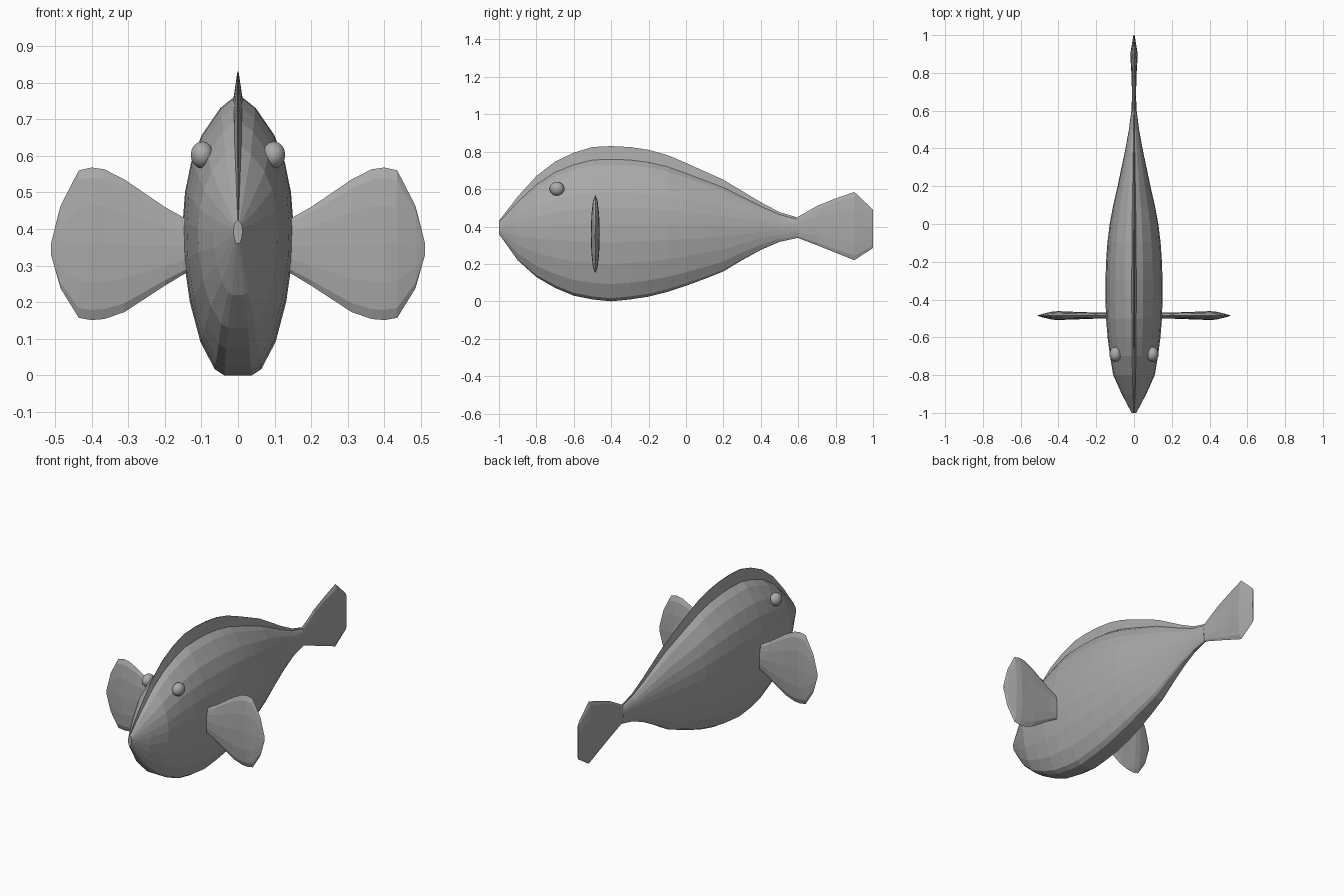
import bpy, bmesh, math
from mathutils import Vector

if "Cube" in bpy.data.objects:
    bpy.data.objects.remove(bpy.data.objects["Cube"])

grey = bpy.data.materials.new("plain_grey")
grey.diffuse_color = (0.4, 0.4, 0.4, 1)
grey.use_nodes = True
grey.node_tree.nodes["Principled BSDF"].inputs["Base Color"].default_value = grey.diffuse_color


def finish(bm, name):
    bmesh.ops.remove_doubles(bm, verts=bm.verts, dist=1e-5)
    bmesh.ops.recalc_face_normals(bm, faces=bm.faces)
    me = bpy.data.meshes.new(name)
    bm.to_mesh(me)
    bm.free()
    me.materials.append(grey)
    ob = bpy.data.objects.new(name, me)
    bpy.context.collection.objects.link(ob)
    return ob


def loft(name, rings):
    bm = bmesh.new()
    vs = [[bm.verts.new(p) for p in r] for r in rings]
    n = len(rings[0])
    for a, b in zip(vs, vs[1:]):
        for i in range(n):
            j = (i + 1) % n
            bm.faces.new((a[i], a[j], b[j], b[i]))
    bm.faces.new(vs[0])
    bm.faces.new(vs[-1])
    return finish(bm, name)


# Body: stations (y, bottom, top, half width) with a ridged cross-section
stations = [
    (-1.0, .36, .43, .012), (-.9, .22, .56, .065), (-.8, .13, .67, .11),
    (-.7, .072, .747, .127), (-.6, .03, .795, .14), (-.5, .01, .825, .148),
    (-.4, 0, .83, .151), (-.3, .01, .825, .151), (-.2, .025, .81, .148),
    (-.1, .05, .782, .141), (0, .083, .74, .129), (.1, .12, .695, .11),
    (.2, .16, .65, .087), (.3, .22, .59, .066), (.4, .275, .53, .045),
    (.5, .318, .477, .027), (.6, .34, .447, .014)]
# right half of the section: (width factor, height factor), bottom to top
half = [(.25, 0), (.42, .02), (.68, .11), (.87, .24), (.98, .38), (1, .5),
        (.96, .6), (.85, .7), (.66, .79), (.32, .88), (.08, .915), (.01, 1)]
section = half + [(-w, h) for w, h in reversed(half)]
loft("body", [[(w * hw, y, lo + (hi - lo) * h) for w, h in section]
              for y, lo, hi, hw in stations])


def oval(n=12):
    return [(math.cos(2 * math.pi * i / n), math.sin(2 * math.pi * i / n)) for i in range(n)]


# Tail fin: flattened ovals along y
tail = [(.59, .342, .447, .013), (.7, .30, .51, .011), (.8, .26, .55, .014),
        (.9, .22, .585, .02), (1.0, .285, .49, .003)]
loft("tail_fin", [[(c * t, y, (lo + hi) / 2 + s * (hi - lo) / 2) for c, s in oval()]
                  for y, lo, hi, t in tail])

# Side fins: flattened ovals along x
fin = [(.12, .29, .42, .016), (.15, .275, .432, .016), (.2, .245, .46, .016),
       (.31, .173, .535, .02), (.365, .154, .563, .022), (.4, .151, .568, .024),
       (.435, .157, .56, .021), (.485, .238, .463, .009), (.511, .33, .36, .001)]
for side, label in ((1, "right"), (-1, "left")):
    loft("side_fin_" + label,
         [[(side * x, -.485 + c * t, (lo + hi) / 2 + s * (hi - lo) / 2) for c, s in oval()]
          for x, lo, hi, t in fin])
    # Eyes
    bm = bmesh.new()
    bmesh.ops.create_uvsphere(bm, u_segments=14, v_segments=8, radius=1)
    for v in bm.verts:
        v.co = Vector((side * (.098 + v.co.x * .032), -.69 + v.co.y * .04, .602 + v.co.z * .037))
    eye = finish(bm, "eye_" + label)
    for p in eye.data.polygons:
        p.use_smooth = True
